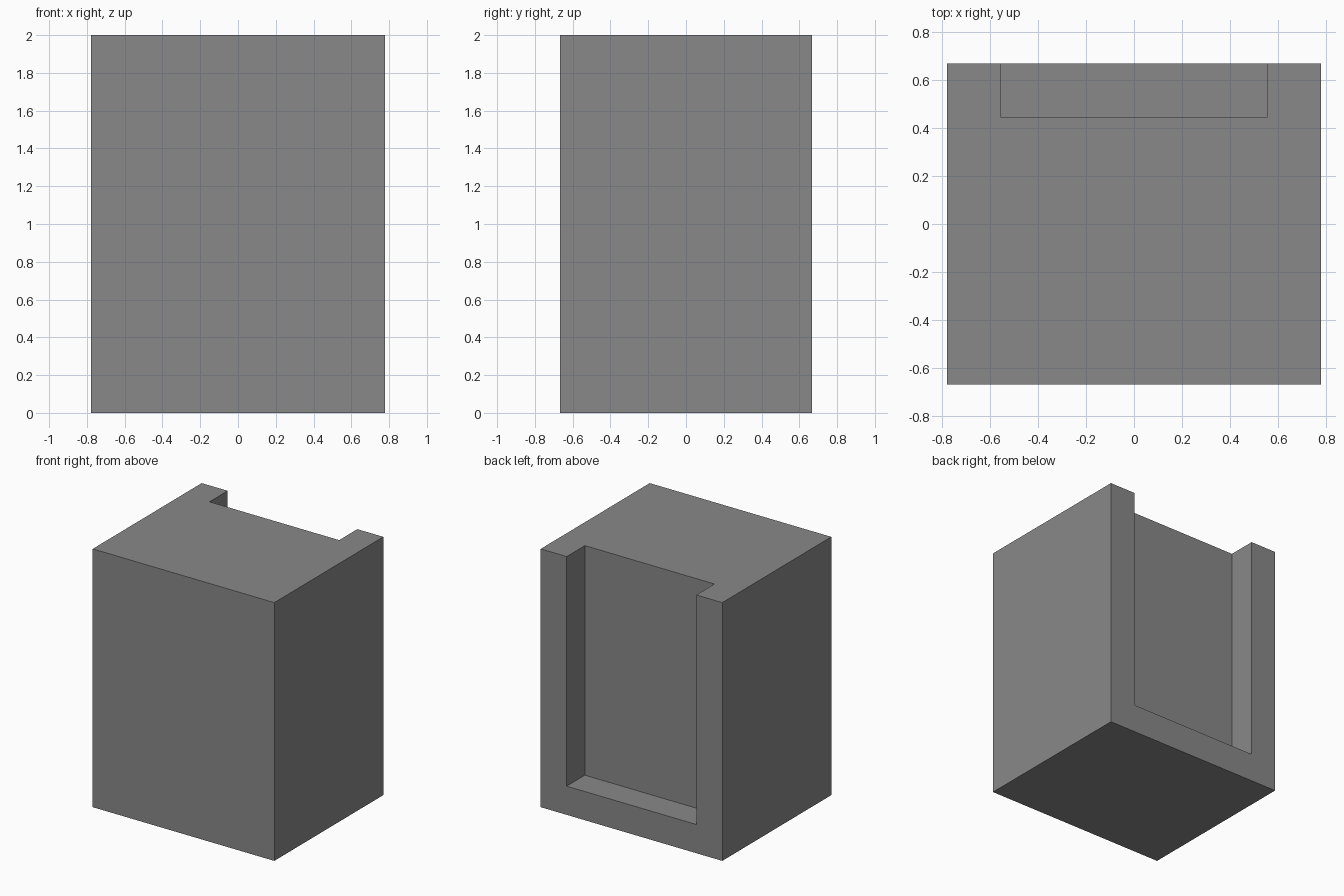
import bpy

default = bpy.data.objects.get("Cube")
if default:
    bpy.data.objects.remove(default, do_unlink=True)

U = 1 / 9                      # module that all sizes are multiples of
W, D, H = 14 * U, 12 * U, 2.0  # outer size
WALL = 2 * U                   # side wall, sill and recess depth


def material(name, color):
    mat = bpy.data.materials.new(name)
    mat.use_nodes = True
    mat.diffuse_color = color
    mat.node_tree.nodes["Principled BSDF"].inputs["Base Color"].default_value = color
    return mat


def box(name, low, high):
    center = [(a + b) / 2 for a, b in zip(low, high)]
    bpy.ops.mesh.primitive_cube_add(size=1, location=center)
    obj = bpy.context.object
    obj.name = name
    obj.scale = [b - a for a, b in zip(low, high)]
    bpy.ops.object.transform_apply(location=True, rotation=False, scale=True)
    return obj


# Solid block
body = box("cabinet_body", (-W / 2, -D / 2, 0), (W / 2, D / 2, H))
body.data.materials.append(material("mid grey", (0.25, 0.25, 0.25, 1)))

# Recess in the back, open at the top and closed by a sill at the bottom
cutter = box("recess_cutter",
             (-W / 2 + WALL, D / 2 - WALL, WALL),
             (W / 2 - WALL, D / 2 + WALL, H + WALL))
cutter.hide_render = True
cut = body.modifiers.new("back_recess", 'BOOLEAN')
cut.operation = 'DIFFERENCE'
cut.solver = 'EXACT'
cut.object = cutter

# Bake the cut and drop the helper
bpy.context.view_layer.objects.active = body
bpy.ops.object.modifier_apply(modifier=cut.name)
bpy.data.objects.remove(cutter, do_unlink=True)
